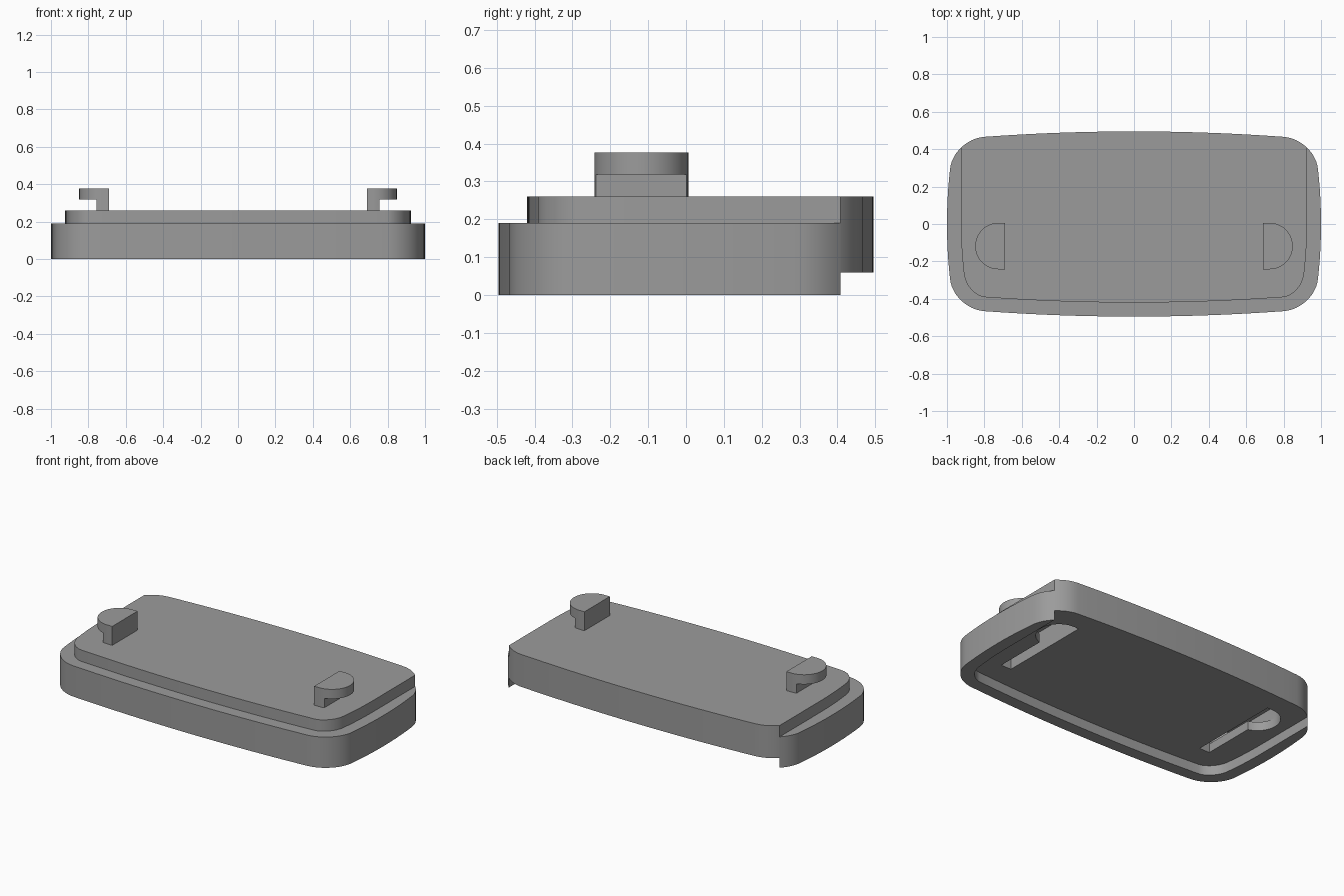
import bpy, bmesh, math

if "Cube" in bpy.data.objects:
    bpy.data.objects.remove(bpy.data.objects["Cube"])

grey = bpy.data.materials.new("plain grey")
grey.diffuse_color = (0.33, 0.33, 0.33, 1)
grey.use_nodes = True
grey.node_tree.nodes["Principled BSDF"].inputs["Base Color"].default_value = grey.diffuse_color


def prism(name, pts, z0, z1):
    """Upright prism over a flat outline."""
    bm = bmesh.new()
    face = bm.faces.new([bm.verts.new((x, y, z0)) for x, y in pts])
    top = bmesh.ops.extrude_face_region(bm, geom=[face])["geom"]
    bmesh.ops.translate(bm, vec=(0, 0, z1 - z0),
                        verts=[v for v in top if isinstance(v, bmesh.types.BMVert)])
    bmesh.ops.recalc_face_normals(bm, faces=bm.faces)
    me = bpy.data.meshes.new(name)
    bm.to_mesh(me)
    bm.free()
    ob = bpy.data.objects.new(name, me)
    bpy.context.collection.objects.link(ob)
    me.materials.append(grey)
    return ob


def cut(ob, cutter):
    """Subtract the cutter from the part, then discard it."""
    mod = ob.modifiers.new("cut", "BOOLEAN")
    mod.operation, mod.solver, mod.object = "DIFFERENCE", "EXACT", cutter
    bpy.context.view_layer.objects.active = ob
    bpy.ops.object.modifier_apply(modifier=mod.name)
    bpy.data.objects.remove(cutter)


def smooth(ob):
    bpy.ops.object.select_all(action="DESELECT")
    ob.select_set(True)
    bpy.context.view_layer.objects.active = ob
    bpy.ops.object.shade_smooth_by_angle(angle=math.radians(30))


def quarter(inset=0.0):
    """Bulged side, rounded corner and bulged end, from (1, 0) to (0, 0.495)."""
    w, h = 1 - inset, 0.495 - inset
    a, b = (w - 0.016, 0.29 - inset * 0.3), (0.80, h - 0.029)
    c = (w - 0.03, h - 0.042)
    pts = [(w - 0.016 * (i / 5) ** 2, a[1] * i / 5) for i in range(5)]
    p = [a, [a[k] + 0.55 * (c[k] - a[k]) for k in (0, 1)],
         [b[k] + 0.55 * (c[k] - b[k]) for k in (0, 1)], b]
    for i in range(13):
        t = i / 12
        wt = ((1 - t) ** 3, 3 * t * (1 - t) ** 2, 3 * t * t * (1 - t), t ** 3)
        pts.append(tuple(sum(wt[j] * p[j][k] for j in range(4)) for k in (0, 1)))
    pts += [(0.8 * (1 - i / 10), h - 0.029 * (1 - i / 10) ** 2) for i in range(1, 11)]
    return pts


def d_shape(side, y0, y1, r, inner=0.69):
    """Half-round outline, flat toward the middle, swept from y0 to y1."""
    cx = 0.725
    pts = [(inner, y0 - r)]
    pts += [(cx + r * math.cos(t), y0 + r * math.sin(t))
            for t in [math.radians(-90 + 7.5 * i) for i in range(13)]]
    pts += [(cx + r * math.cos(t), y1 + r * math.sin(t))
            for t in [math.radians(7.5 * i) for i in range(0 if y1 > y0 else 1, 13)]]
    pts.append((inner, y1 + r))
    return [(side * x, y) for x, y in pts]


def rect(side, x0, x1, y0, y1):
    return [(side * x, y) for x, y in ((x0, y0), (x1, y0), (x1, y1), (x0, y1))]


# Body: full rounded block
q = quarter()
outline = (q + [(-x, y) for x, y in q[-2::-1]]
           + [(-x, -y) for x, y in q[1:]] + [(x, -y) for x, y in q[-2:0:-1]])
body = prism("body", outline, 0, 0.26)

# Inset front outline that runs straight out through the back
s = quarter(0.075)
inner = ([(0.925, 0.8)] + [(x, -y) for x, y in s]
         + [(-x, -y) for x, y in s[-2::-1]] + [(-0.925, 0.8)])

# Ledge around the raised top, and matching recess underneath
cut(body, prism("ledge_cutter", inner + [(-1.2, 0.8), (-1.2, -0.8), (1.2, -0.8), (1.2, 0.8)],
                0.19, 0.5))
cut(body, prism("recess_cutter", inner, -0.2, 0.06))

for side, label in ((-1, "left"), (1, "right")):
    # Keyhole slot below: round entry, narrow channel, undercut
    cut(body, prism("entry_cutter", d_shape(side, 0.21, 0.21, 0.13), 0.0, 0.19))
    cut(body, prism("channel_cutter", rect(side, 0.69, 0.76, -0.25, 0.21), 0.0, 0.19))
    cut(body, prism("undercut_cutter", d_shape(side, -0.12, 0.21, 0.13), 0.115, 0.19))

    # Hook on top: half-round cap on a narrow neck
    hook = prism(label + "_hook", d_shape(side, -0.118, -0.118, 0.124), 0.26, 0.377)
    cut(hook, prism("neck_cutter", rect(side, 0.757, 1.0, -0.5, 0.3), 0.2, 0.318))
    smooth(hook)

smooth(body)
